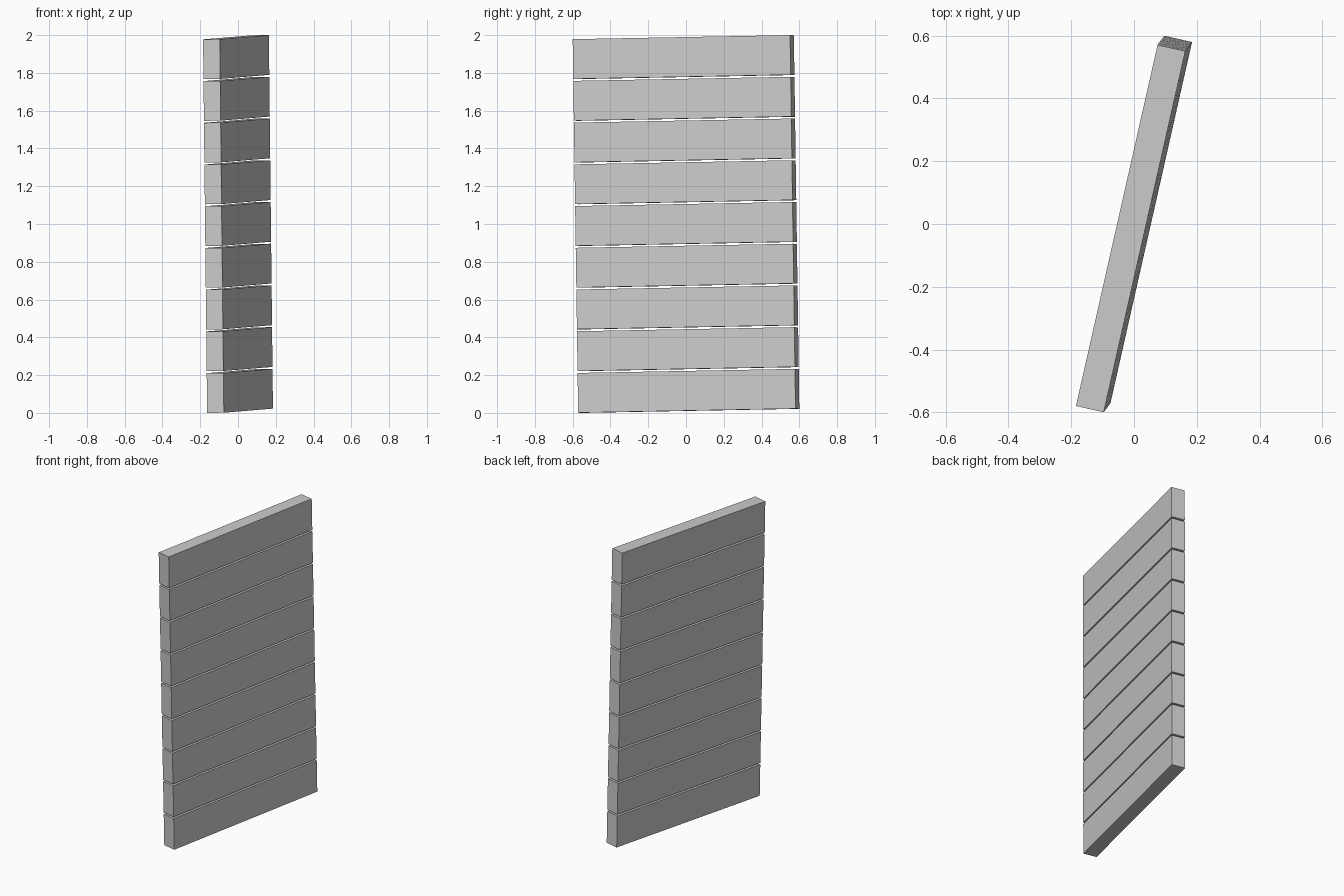
import bpy, bmesh
from mathutils import Vector, Matrix

if "Cube" in bpy.data.objects:
    bpy.data.objects.remove(bpy.data.objects["Cube"])

COUNT = 9
GAP = 0.0105

# edge vectors of the whole leaning stack
along = Vector((0.26, 1.151, 0.0215))    # plank length
up = Vector((-0.0215, -0.029, 1.9775))   # stack height
across = Vector((0.0885, -0.02, 0.001))  # plank thickness

total = up.length
plank_h = (total - GAP * (COUNT - 1)) / COUNT
up_dir = up.normalized()
centre = Vector((0, 0, 1))


def plank(index):
    offset = -total / 2 + plank_h / 2 + index * (plank_h + GAP)
    frame = Matrix((across, along, up_dir * plank_h)).transposed().to_4x4()
    frame.translation = centre + up_dir * offset
    bm = bmesh.new()
    bmesh.ops.create_cube(bm, size=1, matrix=frame)
    bmesh.ops.recalc_face_normals(bm, faces=bm.faces)
    mesh = bpy.data.meshes.new(f"plank_{index + 1}")
    bm.to_mesh(mesh)
    bm.free()
    obj = bpy.data.objects.new(mesh.name, mesh)
    bpy.context.collection.objects.link(obj)


# stacked horizontal planks with narrow open gaps
for i in range(COUNT):
    plank(i)
